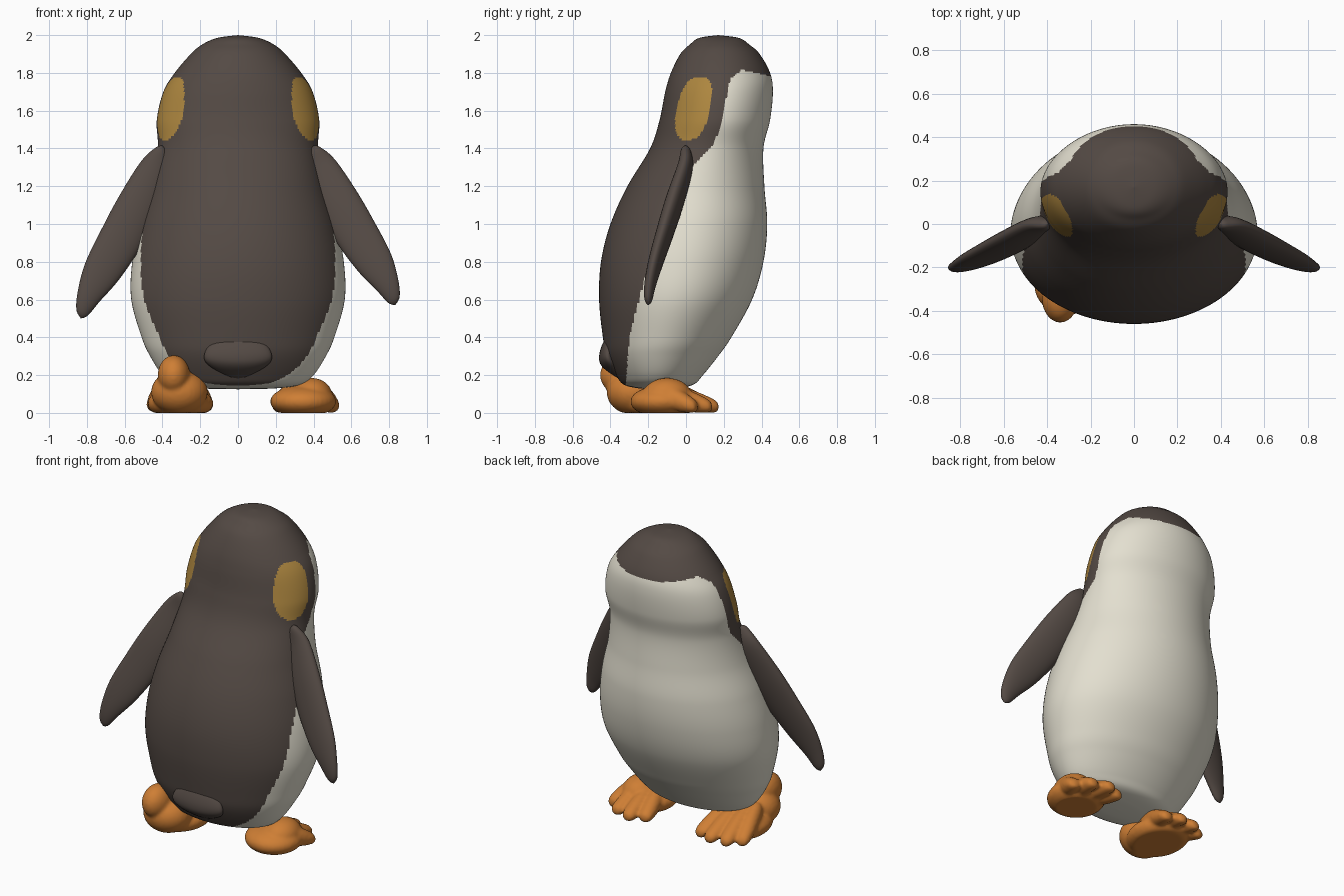
import bpy, bmesh, math
from mathutils import Vector, Matrix

cube = bpy.data.objects.get("Cube")
if cube:
    bpy.data.objects.remove(cube, do_unlink=True)


def material(name, r, g, b):
    mat = bpy.data.materials.new(name)
    mat.use_nodes = True
    mat.diffuse_color = (r, g, b, 1)
    shader = mat.node_tree.nodes["Principled BSDF"]
    shader.inputs["Base Color"].default_value = (r, g, b, 1)
    shader.inputs["Roughness"].default_value = 0.7
    return mat


DARK = material("dark_brown_feathers", 0.088, 0.068, 0.058)
WHITE = material("cream_belly", 0.77, 0.74, 0.63)
GOLD = material("gold_cheek", 0.42, 0.24, 0.05)
ORANGE = material("orange_skin", 0.62, 0.21, 0.035)


def finish(name, bm, mats):
    """Turn a bmesh into a smooth shaded object."""
    mesh = bpy.data.meshes.new(name)
    bmesh.ops.recalc_face_normals(bm, faces=bm.faces)
    for face in bm.faces:
        face.smooth = True
    bm.to_mesh(mesh)
    bm.free()
    for mat in mats:
        mesh.materials.append(mat)
    obj = bpy.data.objects.new(name, mesh)
    bpy.context.collection.objects.link(obj)
    return obj


def spline(p, q, r, s, t):
    """Catmull-Rom point between q and r."""
    return 0.5 * (2 * q + (r - p) * t + (2 * p - 5 * q + 4 * r - s) * t * t
                  + (3 * q - p - 3 * r + s) * t ** 3)


def add_loft(bm, rings, segments, steps):
    """Skin ellipses given as (centre, half axis, half axis)."""
    rings = [[Vector(v) for v in ring] for ring in rings]
    padded = [rings[0]] + rings + [rings[-1]]
    loops = []
    for i in range(len(rings) - 1):
        last = i == len(rings) - 2
        for k in range(steps + last):
            c, a, b = (spline(*group, k / steps) for group in zip(*padded[i:i + 4]))
            loops.append([bm.verts.new(c + a * math.cos(u) + b * math.sin(u))
                          for u in (math.tau * j / segments for j in range(segments))])
    for low, high in zip(loops, loops[1:]):
        for j in range(segments):
            n = (j + 1) % segments
            bm.faces.new((low[j], low[n], high[n], high[j]))
    bmesh.ops.remove_doubles(bm, verts=bm.verts, dist=0.00005)


def add_ball(bm, centre, radii):
    bmesh.ops.create_uvsphere(bm, u_segments=32, v_segments=20, radius=1,
                              matrix=Matrix.LocRotScale(Vector(centre), None, Vector(radii)))


# Body and head: height, half width, back and belly positions
BODY = [
    (2.0, 0, .17, .17), (1.985, .11, .07, .28), (1.95, .19, .02, .335),
    (1.9, .25, -.03, .39), (1.8, .335, -.08, .445), (1.7, .395, -.11, .46),
    (1.55, .43, -.14, .445), (1.4, .425, -.19, .41), (1.2, .46, -.31, .415),
    (1.0, .52, -.4, .43), (.8, .56, -.45, .41), (.6, .565, -.46, .35),
    (.4, .51, -.44, .24), (.3, .465, -.42, .17), (.2, .4, -.37, .09),
    (.15, .33, -.33, .04), (.13, .2, -.25, -.05), (.125, 0, -.15, -.15),
]
bm = bmesh.new()
add_loft(bm, [((0, (y0 + y1) / 2, z), (w, 0, 0), (0, (y1 - y0) / 2, 0))
              for z, w, y0, y1 in BODY], 192, 12)

# Edge of the pale belly: height and depth
EDGE = [(0, -.33), (.4, -.3), (.6, -.25), (.8, -.19), (1.0, -.1),
        (1.3, .03), (1.4, .13), (1.5, .18), (1.7, .22), (1.77, .235), (1.82, .3)]


def belly_edge(z):
    for (z0, e0), (z1, e1) in zip(EDGE, EDGE[1:]):
        if z <= z1:
            return e0 + (e1 - e0) * (z - z0) / (z1 - z0)
    return 9


def body_colour(p):
    across = (p.y - 0.04 - (p.z - 1.61) * 0.2) / 0.088
    along = (p.z - 1.612) / 0.168
    if abs(across) ** 2.5 + abs(along) ** 2.5 < 1:
        return 2
    brow = 1.82 - max(0, p.y - 0.28) * 0.22
    return 1 if p.y > belly_edge(p.z) and p.z < brow else 0


for face in bm.faces:
    face.material_index = body_colour(face.calc_center_median())
finish("body", bm, [DARK, WHITE, GOLD])

# Short tail flap lying on the lower back
TAIL = [(.43, 0, -.39, 0), (.38, .13, -.405, .03), (.3, .18, -.415, .045),
        (.24, .14, -.39, .05), (.17, 0, -.34, 0)]
bm = bmesh.new()
add_loft(bm, [((0, y, z), (w, 0, 0), (0, d, 0)) for z, w, y, d in TAIL], 32, 6)
finish("tail", bm, [DARK])

# Flippers: centre, half width, half thickness; the right one reaches lower
FLIPPER = [
    (.4, 0, 1.415, 0, 0), (.405, 0, 1.39, .035, .025), (.44, -.005, 1.3, .085, .04),
    (.53, -.06, 1.12, .113, .048), (.62, -.11, .96, .115, .045),
    (.72, -.16, .8, .1, .038), (.79, -.19, .68, .065, .03),
    (.825, -.2, .6, .035, .02), (.832, -.2, .57, 0, 0),
]
for name, side, stretch in (("left_flipper", 1, 1), ("right_flipper", -1, 1.083)):
    bm = bmesh.new()
    add_loft(bm, [((side * x, y, 1.415 + (z - 1.415) * stretch),
                   (side * w * .88, 0, w * .46),
                   (side * -d * .1, d, -d * .2)) for x, y, z, w, d in FLIPPER], 32, 6)
    finish(name, bm, [DARK])


def foot(name, balls, root, tips):
    """Pad and heel balls with tapered toes, blended into one skin."""
    bm = bmesh.new()
    for centre, radii in balls:
        add_ball(bm, centre, radii)
    for tip in tips:
        start, end = Vector(root), Vector((*tip, .03))
        start.x += (end.x - start.x) * 0.5
        way = end - start
        side = Vector((way.y, -way.x, 0)).normalized()
        rings = []
        for t, w, h in ((0, 0, 0), (.1, .04, .05), (.5, .052, .06),
                        (.85, .046, .042), (.97, .03, .026), (1, 0, 0)):
            centre = start + way * t
            rings.append((centre, side * w, (0, 0, h)))
        add_loft(bm, rings, 20, 5)
    for v in bm.verts:
        v.co.z = max(v.co.z, 0)
    obj = finish(name, bm, [ORANGE])
    skin = obj.modifiers.new("blend", 'REMESH')
    skin.mode = 'VOXEL'
    skin.voxel_size = 0.011
    skin.use_smooth_shade = True
    soften = obj.modifiers.new("soften", 'SMOOTH')
    soften.factor = 0.5
    soften.iterations = 4


# Left foot flat on the ground, right foot with a raised heel
foot("left_foot",
     [((.345, -.12, .06), (.175, .175, .085)), ((.39, -.1, .09), (.11, .13, .095))],
     (.35, -.16, .11),
     [(.505, .06), (.42, .14), (.31, .175), (.215, .13)])
foot("right_foot",
     [((-.305, -.14, .05), (.175, .21, .085)), ((-.31, -.28, .11), (.15, .14, .12)),
      ((-.34, -.34, .2), (.085, .115, .105))],
     (-.31, -.2, .15),
     [(-.45, .08), (-.37, .14), (-.26, .155), (-.165, .12)])
